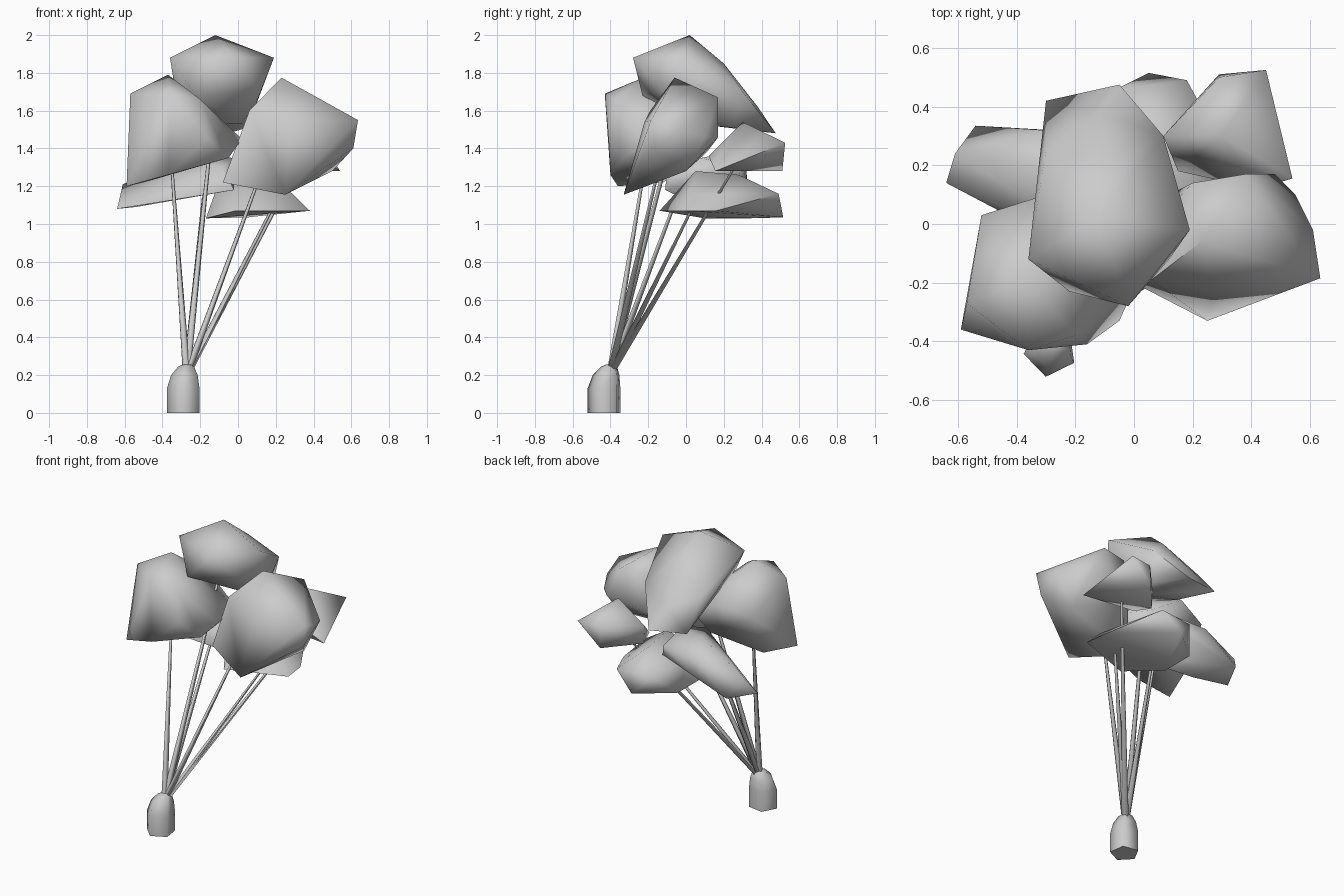
import bpy, bmesh, math
from mathutils import Vector

NECK = Vector((-0.272, -0.405, 0.2))


def finish(name, bm, angle):
    bmesh.ops.recalc_face_normals(bm, faces=bm.faces)
    me = bpy.data.meshes.new(name)
    bm.to_mesh(me)
    bm.free()
    ob = bpy.data.objects.new(name, me)
    bpy.context.collection.objects.link(ob)
    bpy.ops.object.select_all(action='DESELECT')
    ob.select_set(True)
    bpy.context.view_layer.objects.active = ob
    bpy.ops.object.shade_smooth_by_angle(angle=math.radians(angle))
    return ob


def loft(name, rings, sides, phase, angle=80):
    """Rings of (centre, radius) joined into a closed tube."""
    bm = bmesh.new()
    loops = []
    for c, r in rings:
        loops.append([bm.verts.new((c[0] + r * math.cos(phase + i * math.tau / sides),
                                    c[1] + r * math.sin(phase + i * math.tau / sides), c[2]))
                      for i in range(sides)])
    for a, b in zip(loops, loops[1:]):
        for i in range(sides):
            j = (i + 1) % sides
            bm.faces.new((a[i], a[j], b[j], b[i]))
    bm.faces.new(loops[0][::-1])
    bm.faces.new(loops[-1])
    return finish(name, bm, angle)


def clump(name, points, tip):
    """Leaf mass as a convex hull, with its stem."""
    bm = bmesh.new()
    for p in points:
        bm.verts.new(p)
    res = bmesh.ops.convex_hull(bm, input=bm.verts)
    junk = {v for v in res["geom_interior"] + res["geom_unused"]
            if isinstance(v, bmesh.types.BMVert)}
    bmesh.ops.delete(bm, geom=list(junk), context='VERTS')
    finish(name + "_foliage", bm, 80)
    loft(name + "_stem", [(NECK, 0.021), (Vector(tip), 0.008)], 5, 0.3)


# Trunk base
loft("trunk", [((-0.285, -0.43, 0), 0.092), ((-0.285, -0.43, 0.13), 0.092),
               ((-0.28, -0.42, 0.20), 0.075), ((-0.272, -0.405, 0.245), 0.045),
               ((-0.27, -0.40, 0.257), 0.02)], 5, math.radians(-100))

# Foliage clumps and stems
clump("top", [(-0.12, 0.02, 2.0), (-0.36, -0.12, 1.88), (-0.02, -0.28, 1.88),
              (0.19, -0.02, 1.88), (0.10, 0.30, 1.70), (-0.07, 0.20, 1.85),
              (-0.12, 0.38, 1.62), (-0.05, 0.475, 1.48), (-0.30, 0.42, 1.50),
              (-0.30, 0.25, 1.70), (-0.22, -0.23, 1.68), (0.12, -0.12, 1.70),
              (0.05, 0.25, 1.51), (0.02, 0.05, 1.53), (-0.22, 0.15, 1.53)],
      (-0.13, -0.04, 1.58))

clump("left", [(-0.57, -0.27, 1.69), (-0.37, -0.19, 1.79), (-0.36, -0.43, 1.69),
               (-0.20, -0.38, 1.66), (0.02, -0.08, 1.45), (-0.05, -0.33, 1.35),
               (0.0, -0.22, 1.42), (-0.16, -0.41, 1.45), (-0.59, -0.36, 1.20),
               (-0.37, -0.40, 1.26), (-0.52, 0.03, 1.52), (-0.30, 0.10, 1.58),
               (-0.08, 0.04, 1.45), (-0.50, -0.12, 1.22), (-0.18, 0.0, 1.32)],
      (-0.35, -0.22, 1.30))

clump("right", [(0.23, -0.06, 1.775), (0.635, -0.185, 1.55), (0.61, -0.17, 1.40),
                (0.61, -0.02, 1.50), (0.55, 0.10, 1.46), (0.38, 0.17, 1.67),
                (0.20, 0.14, 1.66), (0.06, -0.19, 1.60), (0.25, -0.33, 1.155),
                (0.28, -0.22, 1.54), (-0.08, -0.16, 1.22), (0.50, 0.0, 1.28),
                (0.48, 0.17, 1.46), (0.14, 0.11, 1.38)], (0.14, -0.14, 1.32))

clump("left_back", [(-0.61, 0.24, 1.21), (-0.54, 0.335, 1.09), (-0.28, 0.32, 1.17),
                    (-0.31, 0.32, 1.28), (-0.64, 0.14, 1.08), (-0.45, 0.04, 1.11),
                    (-0.02, -0.11, 1.18), (-0.08, -0.10, 1.29), (-0.25, 0.18, 1.37),
                    (-0.03, 0.29, 1.30), (-0.02, 0.28, 1.23), (-0.03, 0.08, 1.35)],
      (-0.17, 0.0, 1.27))

clump("right_back", [(0.30, 0.30, 1.54), (0.45, 0.525, 1.43), (0.29, 0.51, 1.28),
                     (0.29, 0.50, 1.43), (0.54, 0.155, 1.28), (0.10, 0.30, 1.40),
                     (0.11, 0.30, 1.28), (0.15, 0.18, 1.30), (0.42, 0.12, 1.36)],
      (0.31, 0.25, 1.29))

clump("low_back", [(0.38, 0.0, 1.07), (0.29, 0.02, 1.16), (-0.17, 0.10, 1.03),
                   (-0.17, 0.33, 1.03), (-0.01, -0.14, 1.07), (0.18, 0.49, 1.16),
                   (0.05, 0.515, 1.035), (0.10, 0.05, 1.28), (0.08, 0.28, 1.26),
                   (0.36, 0.16, 1.07), (-0.12, 0.15, 1.17), (-0.06, 0.46, 1.16)],
      (0.19, 0.04, 1.10))
